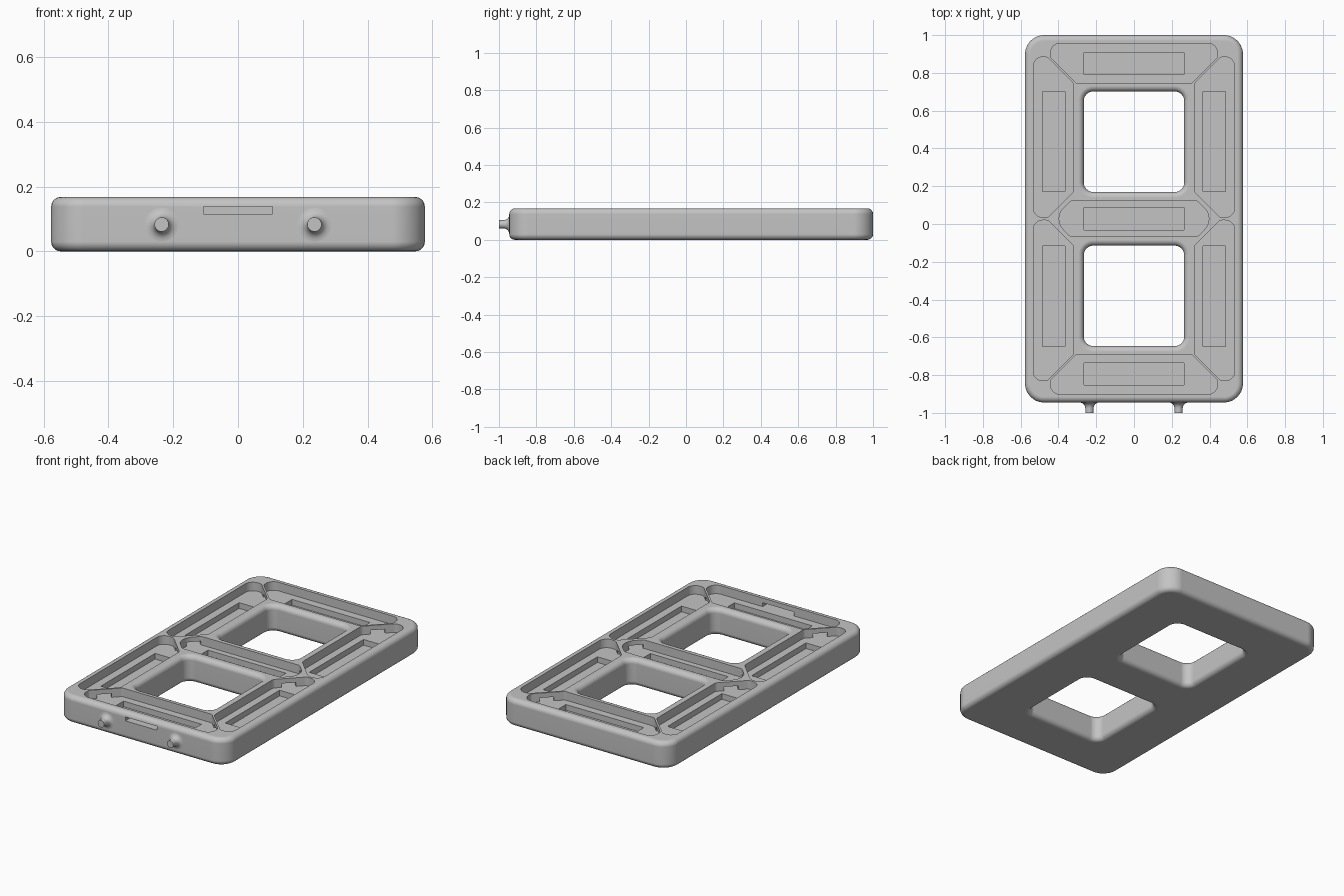
import bpy
import bmesh
import math
from mathutils import Vector

if "Cube" in bpy.data.objects:
    bpy.data.objects.remove(bpy.data.objects["Cube"], do_unlink=True)

HALF_W, HALF_L, HEIGHT = 0.577, 0.9725, 0.168
MID_Y = 0.0275          # centre of the frame, behind the pegs
FILLET = 0.03
POCKET_Z, GROOVE_Z, SLOT_TOP = 0.115, 0.08, 0.139
ABOVE = HEIGHT + 0.03

grey = bpy.data.materials.new("plain grey")
grey.use_nodes = True
colour = (0.55, 0.55, 0.55, 1)
grey.diffuse_color = colour
grey.node_tree.nodes["Principled BSDF"].inputs["Base Color"].default_value = colour


def rounded(corners, steps=6):
    """Outline with each (x, y, radius) corner replaced by an arc."""
    pts = []
    for i, (x, y, r) in enumerate(corners):
        p = Vector((x, y))
        if r <= 0:
            pts.append(p)
            continue
        d1 = (Vector(corners[i - 1][:2]) - p).normalized()
        d2 = (Vector(corners[(i + 1) % len(corners)][:2]) - p).normalized()
        half = d1.angle(d2) / 2
        centre = p + (d1 + d2).normalized() * (r / math.sin(half))
        a = p + d1 * (r / math.tan(half)) - centre
        b = p + d2 * (r / math.tan(half)) - centre
        for s in range(steps + 1):
            pts.append(centre + a.lerp(b, s / steps).normalized() * r)
    return pts


def box(cx, cy, hx, hy, r=0.0):
    return rounded([(cx - hx, cy - hy, r), (cx + hx, cy - hy, r),
                    (cx + hx, cy + hy, r), (cx - hx, cy + hy, r)])


def loft(bm, layers):
    """Closed skin through (outline, z) layers."""
    rings = [[bm.verts.new((p.x, p.y, z)) for p in outline] for outline, z in layers]
    for low, high in zip(rings, rings[1:]):
        for i in range(len(low)):
            j = (i + 1) % len(low)
            bm.faces.new((low[i], low[j], high[j], high[i]))
    bm.faces.new(rings[0][::-1])
    bm.faces.new(rings[-1])


def make(name, bm):
    bmesh.ops.recalc_face_normals(bm, faces=bm.faces)
    mesh = bpy.data.meshes.new(name)
    bm.to_mesh(mesh)
    bm.free()
    mesh.materials.append(grey)
    obj = bpy.data.objects.new(name, mesh)
    bpy.context.collection.objects.link(obj)
    return obj


def select(obj):
    bpy.ops.object.select_all(action="DESELECT")
    obj.select_set(True)
    bpy.context.view_layer.objects.active = obj


def cut(target, bm, name):
    cutter = make(name, bm)
    cutter.location = target.location
    cutter.hide_render = True
    mod = target.modifiers.new(name, "BOOLEAN")
    mod.operation = "DIFFERENCE"
    mod.solver = "EXACT"
    mod.object = cutter
    bpy.context.view_layer.update()
    select(target)
    bpy.ops.object.modifier_apply(modifier=name)
    bpy.data.objects.remove(cutter, do_unlink=True)


def edge_profile(steps=5):
    """(inset, z) pairs that round the bottom and top edges."""
    arc = [(FILLET * (1 - math.sin(a)), FILLET * (1 - math.cos(a)))
           for a in (math.pi / 2 * i / steps for i in range(steps + 1))]
    return arc + [(inset, HEIGHT - z) for inset, z in reversed(arc)]


# Rounded slab
bm = bmesh.new()
loft(bm, [(box(0, 0, HALF_W - i, HALF_L - i, 0.1 - i), z) for i, z in edge_profile()])
frame = make("display_frame", bm)
frame.location.y = MID_Y

# Two square windows with rounded rims
bm = bmesh.new()
for side in (-1, 1):
    rim = edge_profile()
    rim = [(FILLET, -0.03)] + rim + [(FILLET, ABOVE)]
    loft(bm, [(box(0, side * 0.408, 0.266 + i, 0.266 + i, 0.05 + i), z) for i, z in rim])
cut(frame, bm, "window_cutter")

# Seven bar pockets: middle, ends and four sides
bm = bmesh.new()
middle = [(0.335, 0.095, 0.03), (0.43, 0, 0.08), (0.335, -0.095, 0.03)]
middle += [(-x, -y, r) for x, y, r in middle]
end = [(0.305, 0.7175, 0.02), (0.442, 0.8545, 0.015), (0.442, 0.929, 0.05)]
end += [(-x, y, r) for x, y, r in reversed(end)]
flank = [(0.32, 0.1425, 0.03), (0.455, 0.0075, 0.03), (0.533, 0.0075, 0.05),
         (0.533, 0.857, 0.05), (0.46, 0.857, 0.03), (0.32, 0.717, 0.03)]
outlines = [middle]
for sy in (-1, 1):
    outlines.append([(x, y * sy, r) for x, y, r in end])
    for sx in (-1, 1):
        outlines.append([(x * sx, y * sy, r) for x, y, r in flank])
for outline in outlines:
    pts = rounded(outline)
    loft(bm, [(pts, POCKET_Z), (pts, ABOVE)])
cut(frame, bm, "pocket_cutter")

# Deeper rectangular groove in each pocket
bm = bmesh.new()
grooves = [box(0, 0, 0.266, 0.06)]
for sy in (-1, 1):
    grooves.append(box(0, sy * 0.822, 0.266, 0.058))
    for sx in (-1, 1):
        grooves.append(box(sx * 0.425, sy * 0.41, 0.059, 0.265))
for pts in grooves:
    loft(bm, [(pts, GROOVE_Z), (pts, POCKET_Z + 0.02)])
cut(frame, bm, "groove_cutter")

# Cable slot in the front wall and passages through the diagonal walls
bm = bmesh.new()
slots = [box(0, -HALF_L + 0.02, 0.107, 0.04)]
for centre, normal in (((0.385, 0.785), (1, -1)), ((0.375, 0.072), (1, 1))):
    across = Vector(normal).normalized() * 0.033
    along = Vector((-across.y, across.x)) * 1.25
    c = Vector(centre)
    corners = [c + across + along, c - across + along, c - across - along, c + across - along]
    for sx in (-1, 1):
        for sy in (-1, 1):
            slots.append([Vector((p.x * sx, p.y * sy)) for p in corners])
for pts in slots:
    loft(bm, [(pts, POCKET_Z), (pts, SLOT_TOP)])
cut(frame, bm, "slot_cutter")

# Front pegs with flared roots
PEG_R, FLARE = 0.022, 0.03
for name, x in (("right_peg", -0.236), ("left_peg", 0.236)):
    profile = [(PEG_R + FLARE, -0.01)]
    for i in range(7):
        a = math.pi / 2 * i / 6
        profile.append((PEG_R + FLARE * (1 - math.sin(a)), FLARE * (1 - math.cos(a))))
    profile.append((PEG_R, 0.055))
    bm = bmesh.new()
    loft(bm, [([Vector((r * math.cos(t), r * math.sin(t)))
                for t in (math.tau * k / 32 for k in range(32))], z) for r, z in profile])
    peg = make(name, bm)
    peg.rotation_euler.x = math.pi / 2
    peg.location = (x, MID_Y - HALF_L, 0.083)

# Smooth fillets, crisp pocket edges
for name in ("display_frame", "right_peg", "left_peg"):
    obj = bpy.data.objects[name]
    select(obj)
    bpy.ops.object.shade_smooth_by_angle(angle=math.radians(35))
    weighted = obj.modifiers.new("even_shading", "WEIGHTED_NORMAL")
    weighted.keep_sharp = True
